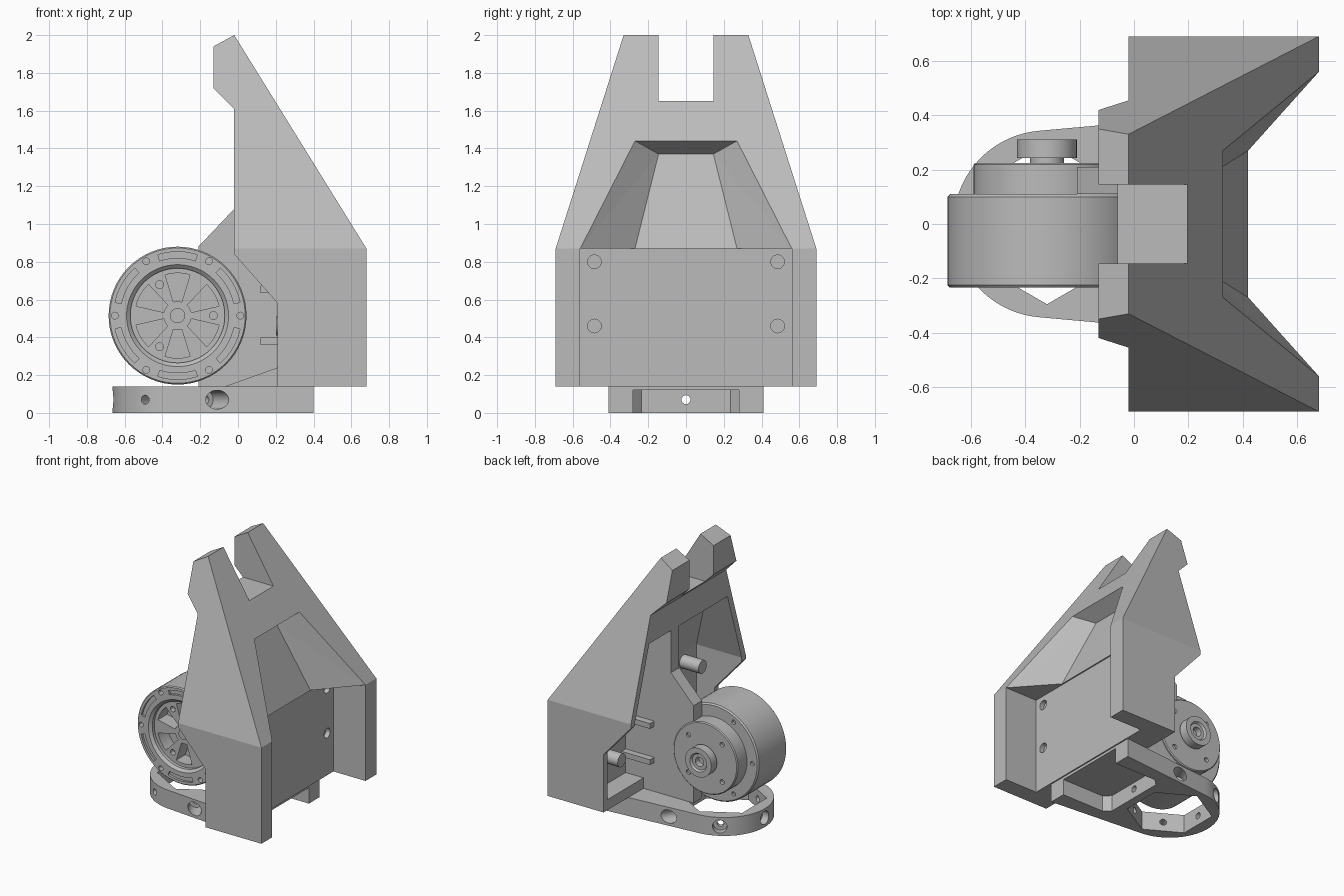
import bpy, bmesh
from math import sin, cos, pi, radians
from mathutils import Vector

cube = bpy.data.objects.get("Cube")
if cube:
    bpy.data.objects.remove(cube, do_unlink=True)

grey = bpy.data.materials.new("plain_grey")
grey.use_nodes = True
grey.diffuse_color = (0.5, 0.5, 0.5, 1)
grey.node_tree.nodes["Principled BSDF"].inputs["Base Color"].default_value = (0.5, 0.5, 0.5, 1)

MX, MZ = -0.32, 0.515          # motor axis
SIX = [60 * k for k in range(6)]


def finish(name, bm):
    bmesh.ops.recalc_face_normals(bm, faces=bm.faces)
    me = bpy.data.meshes.new(name)
    bm.to_mesh(me)
    bm.free()
    me.materials.append(grey)
    ob = bpy.data.objects.new(name, me)
    bpy.context.collection.objects.link(ob)
    return ob


def prism(name, pts, axis, lo, hi):
    """Extrude a 2D outline along an axis; the outline uses the other two."""
    def place(p, d):
        c = list(p)
        c.insert("xyz".index(axis), d)
        return c
    bm = bmesh.new()
    face = bm.faces.new([bm.verts.new(place(p, lo)) for p in pts])
    ext = bmesh.ops.extrude_face_region(bm, geom=[face])
    move = Vector(place((0, 0), hi - lo))
    bmesh.ops.translate(bm, vec=move, verts=[v for v in ext["geom"] if isinstance(v, bmesh.types.BMVert)])
    return finish(name, bm)


def hull(name, pts):
    bm = bmesh.new()
    for p in pts:
        bm.verts.new(p)
    bmesh.ops.convex_hull(bm, input=bm.verts[:])
    bmesh.ops.dissolve_limit(bm, angle_limit=0.01, verts=bm.verts[:], edges=bm.edges[:])
    return finish(name, bm)


def mirrored(pts):
    return [(x, s * y, z) for x, y, z in pts for s in (-1, 1)]


def box(name, x, y, z):
    return hull(name, [(a, b, c) for a in x for b in y for c in z])


def rod(name, start, end, r, n=24):
    a, b = Vector(start), Vector(end)
    bm = bmesh.new()
    bmesh.ops.create_cone(bm, cap_ends=True, segments=n, radius1=r, radius2=r, depth=(b - a).length)
    bm.transform((b - a).to_track_quat("Z", "Y").to_matrix().to_4x4())
    bmesh.ops.translate(bm, vec=(a + b) / 2, verts=bm.verts[:])
    return finish(name, bm)


def lathe(name, profile, n=64):
    """Spin an (r, y) profile about the motor axis."""
    bm = bmesh.new()
    vs = [bm.verts.new((MX + r, y, MZ)) for r, y in profile]
    es = [bm.edges.new(p) for p in zip(vs, vs[1:])]
    bmesh.ops.spin(bm, geom=vs + es, cent=(MX, 0, MZ), axis=(0, 1, 0), angle=2 * pi, steps=n)
    bmesh.ops.remove_doubles(bm, verts=bm.verts[:], dist=0.0005)
    return finish(name, bm)


def polar(r, deg):
    return (MX + r * cos(radians(deg)), MZ + r * sin(radians(deg)))


def sector(r0, r1, a0, a1, lo, hi, n=10):
    angles = [a0 + (a1 - a0) * i / n for i in range(n + 1)]
    pts = [polar(r1, a) for a in angles] + [polar(r0, a) for a in reversed(angles)]
    return prism("cutter", pts, "y", lo, hi)


def bore(r_pos, deg, r, lo, hi):
    x, z = polar(r_pos, deg)
    return rod("cutter", (x, lo, z), (x, hi, z), r, 16)


def cut(ob, cutters, op="DIFFERENCE"):
    for c in cutters:
        m = ob.modifiers.new("cut", "BOOLEAN")
        m.operation, m.solver, m.object = op, "EXACT", c
        c.hide_render = True
    dg = bpy.context.evaluated_depsgraph_get()
    dg.update()
    me = bpy.data.meshes.new_from_object(ob.evaluated_get(dg))
    ob.modifiers.clear()
    ob.data = me
    for c in cutters:
        bpy.data.objects.remove(c, do_unlink=True)


# Main housing: side outline trimmed by the tapered, notched front outline
housing = prism("housing", [(-0.02, 1.61), (-0.13, 1.72), (-0.13, 1.94), (-0.02, 2.0), (0.68, 0.87),
                            (0.68, 0.14), (0.21, 0.14), (0.21, 0.58), (-0.02, 0.84)], "y", -0.8, 0.8)
half = [(0.69, 0.1), (0.69, 0.87), (0.327, 2.01), (0.145, 2.01), (0.145, 1.65)]
outline = prism("cutter", half + [(-y, z) for y, z in reversed(half)], "x", -0.5, 1)
cut(housing, [outline], "INTERSECT")

# Channel, sloped recess, inner cavity and screw holes
channel = box("cutter", (0.41, 0.8), (-0.56, 0.56), (0.0, 0.87))
recess = hull("cutter", mirrored([(0.68, 0.56, 0.87), (0.327, 0.27, 1.44), (0.42, 0.27, 0.87),
                                  (0.22, 0.145, 1.37), (0.78, 0.56, 0.87), (0.5, 0.27, 1.5)]))
cavity = hull("cutter", mirrored([(-0.3, 0.64, 0.22), (0.36, 0.64, 0.22), (-0.3, 0.64, 0.87),
                                  (0.36, 0.64, 0.87), (-0.3, 0.47, 1.4), (0.15, 0.47, 1.4)]))
screws = [(y, z) for y in (-0.485, 0.485) for z in (0.46, 0.8)]
holes = [rod("cutter", (0.375, y, z), (0.5, y, z), 0.036) for y, z in screws]
cut(housing, [cavity, channel, recess] + holes)
bosses = [rod("screw_boss", (0.2, y, z), (0.374, y, z), 0.05) for y, z in screws]

# Motor mounting plate, foot wedge and stiffening ribs
prism("mount_plate", [(-0.21, 0.14), (-0.21, 0.88), (-0.02, 1.08), (-0.02, 1.45), (0.16, 1.45),
                      (0.38, 0.87), (0.38, 0.14)], "y", 0.11, 0.21)
prism("foot_wedge", [(-0.07, 0.14), (0.21, 0.24), (0.38, 0.24), (0.38, 0.14)], "y", -0.11, 0.11)
for z in (0.36, 0.635):
    for y in (0.06, 0.21):
        box("plate_rib", (0.12, 0.38), (y, y + 0.05), (z, z + 0.04))

# Base: tapered loop with hexagonal opening, rear pocket and radial bores
arc = [(MX + 0.344 * cos(radians(a)), 0.344 * sin(radians(a))) for a in range(95, 266, 5)]
base = prism("base_loop", [(0.4, 0.41)] + arc + [(0.4, -0.41)], "z", 0, 0.14)
hexagon = [(MX + 0.295 * cos(radians(a + 30)), 0.295 * sin(radians(a + 30))) for a in SIX]
opening = prism("cutter", hexagon, "z", -0.1, 0.3)
pocket = prism("cutter", [(0.0, -0.235), (0.05, -0.28), (0.5, -0.28),
                          (0.5, 0.28), (0.05, 0.28), (0.0, 0.235)], "z", -0.1, 0.12)
bores = []
for a in SIX:
    d = Vector((cos(radians(a)), sin(radians(a)), 0))
    c = Vector((MX, 0, 0.07))
    bores.append(rod("cutter", c + d * 0.2, c + d * 0.36, 0.024, 16))
    if a:
        bores.append(rod("cutter", c + d * 0.29, c + d * 0.6, 0.05))
cut(base, [opening, pocket] + bores)

# Motor drum with a cupped face, arc grooves and rim screw holes
drum = lathe("motor_drum", [(0, 0.11), (0.355, 0.11), (0.365, 0.1), (0.365, -0.225), (0.358, -0.233),
                            (0.27, -0.233), (0.25, -0.215), (0.25, -0.06), (0, -0.06)])
cut(drum, [sector(0.305, 0.338, a + 12, a + 48, -0.3, -0.215) for a in SIX]
    + [bore(0.332, a, 0.018, -0.3, -0.19) for a in SIX]
    + [bore(0.315, a, 0.016, 0.09, 0.2) for a in SIX])

# Spoked rotor and hub inside the cup
rotor = lathe("rotor_spokes", [(0, -0.06), (0.251, -0.06), (0.251, -0.19), (0, -0.19)])
cut(rotor, [sector(0.075, 0.225, a + 13, a + 47, -0.3, -0.08) for a in SIX]
    + [bore(0.19, a, 0.021, -0.3, -0.15) for a in SIX[::2]])
hub = lathe("rotor_hub", [(0, -0.18), (0.04, -0.18), (0.04, -0.2), (0, -0.2)], 32)

# Gear stage, output shaft and cap
stage = lathe("gear_stage", [(0, 0.1), (0.27, 0.1), (0.27, 0.218), (0.263, 0.225), (0, 0.225)])
cut(stage, [bore(0.2, a, 0.018, 0.2, 0.3) for a in range(45, 360, 90)])
cap = lathe("output_shaft", [(0, 0.22), (0.062, 0.22), (0.062, 0.243), (0.11, 0.243), (0.11, 0.31),
                             (0.07, 0.31), (0.06, 0.295), (0.035, 0.295), (0.035, 0.25), (0, 0.25)], 40)

# Smooth the turned parts, keep edges sharp
bpy.ops.object.select_all(action="DESELECT")
for ob in [drum, rotor, hub, stage, cap, base] + bosses:
    ob.select_set(True)
    bpy.context.view_layer.objects.active = ob
bpy.ops.object.shade_smooth_by_angle(angle=radians(30))
